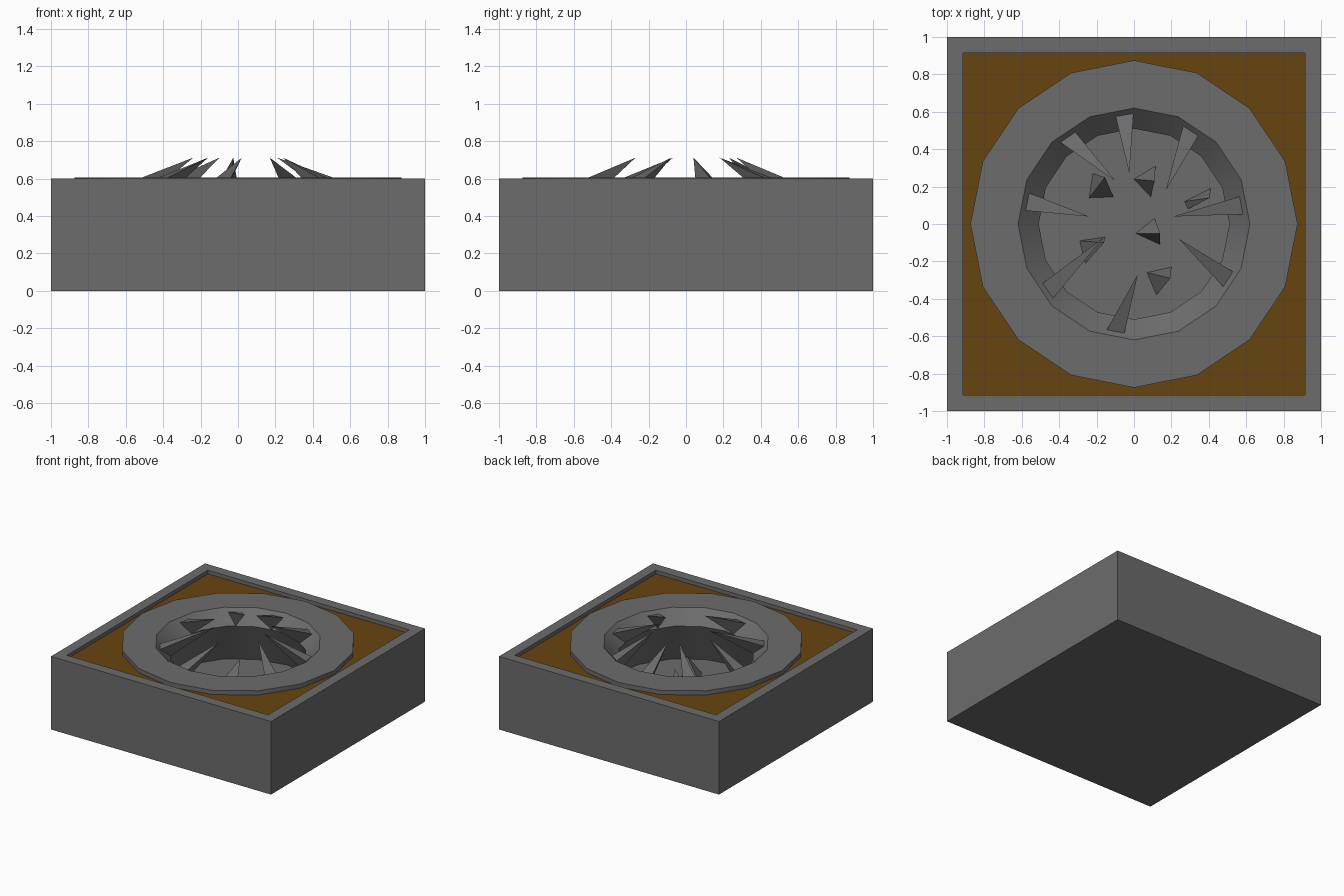
import bpy, bmesh, math
from mathutils import Vector

if "Cube" in bpy.data.objects:
    bpy.data.objects.remove(bpy.data.objects["Cube"])


def material(name, rgb):
    m = bpy.data.materials.new(name)
    m.diffuse_color = (*rgb, 1)
    m.use_nodes = True
    m.node_tree.nodes["Principled BSDF"].inputs["Base Color"].default_value = m.diffuse_color
    return m


STONE = material("grey_stone", (0.15, 0.15, 0.153))
BROWN = material("brown_panel", (0.135, 0.058, 0.005))
N = 16


def square(h, z):
    """16 points along a square outline, matched to the round loops."""
    pts = []
    for i in range(N):
        c, s = math.cos(math.tau * i / N), math.sin(math.tau * i / N)
        k = h / max(abs(c), abs(s))
        pts.append((c * k, s * k, z))
    return pts


def circle(r, z):
    return [(r * math.cos(math.tau * i / N), r * math.sin(math.tau * i / N), z)
            for i in range(N)]


def finish(name, bm, mat):
    me = bpy.data.meshes.new(name)
    bm.to_mesh(me)
    bm.free()
    me.materials.append(mat)
    ob = bpy.data.objects.new(name, me)
    bpy.context.collection.objects.link(ob)
    return ob


def lathe(name, loops, mat, cap_first=False, cap_last=False):
    """Bridge consecutive loops; listed from outside-bottom to inside."""
    bm = bmesh.new()
    rings = [[bm.verts.new(p) for p in loop] for loop in loops]
    for a, b in zip(rings, rings[1:]):
        for i in range(N):
            j = (i + 1) % N
            bm.faces.new((a[i], a[j], b[j], b[i]))
    if cap_first:
        bm.faces.new(rings[0][::-1])
    if cap_last:
        bm.faces.new(rings[-1])
    return finish(name, bm, mat)


def spike(name, base, tip):
    """Three-sided spike from a base triangle to a tip."""
    bm = bmesh.new()
    vs = [bm.verts.new(p) for p in base]
    t = bm.verts.new(tip)
    bm.faces.new(vs)
    for i in range(3):
        bm.faces.new((vs[i], t, vs[(i + 1) % 3]))
    bmesh.ops.recalc_face_normals(bm, faces=bm.faces)
    return finish(name, bm, STONE)


# square block with raised rim
lathe("block_frame", [square(1, 0), square(1, 0.6), square(0.915, 0.6),
                      square(0.915, 0.57)], STONE, cap_first=True)
# recessed brown corners
lathe("brown_panel", [square(0.915, 0.57), circle(0.87, 0.57)], BROWN)
# round collar, funnel, undercut pit wall and floor
pit = lathe("pit_collar", [circle(0.875, 0.57), circle(0.875, 0.605),
                           circle(0.62, 0.605), circle(0.51, 0.5),
                           circle(0.64, 0.17)], STONE, cap_last=True)
bpy.context.view_layer.objects.active = pit
pit.select_set(True)
bpy.ops.object.shade_smooth_by_angle(angle=math.radians(30))

# large spikes leaning in from the funnel: base centre xy, tip xy
LARGE = [((-0.36, 0.47), (-0.10, 0.23)), ((-0.05, 0.57), (-0.025, 0.27)),
         ((0.29, 0.48), (0.17, 0.18)), ((0.575, 0.1), (0.21, 0.04)),
         ((0.49, -0.29), (0.24, -0.08)), ((-0.10, -0.57), (0.02, -0.27)),
         ((-0.45, -0.35), (-0.16, -0.07)), ((-0.575, 0.12), (-0.24, 0.04))]
for k, (b, t) in enumerate(LARGE):
    c = Vector(b)
    out = c.normalized()
    side = Vector((-out.y, out.x)) * 0.05
    low = out * 0.515
    base = [(*(out * 0.595 + side), 0.575), (*(out * 0.595 - side), 0.575),
            (*low, 0.49)]
    spike(f"rim_spike_{k + 1}", base, (*t, 0.712))

# small shards standing on the pit floor: three base corners, tip
SMALL = [((-0.24, 0.14), (-0.22, 0.27), (-0.11, 0.145), (-0.155, 0.25)),
         ((0.0, 0.24), (0.115, 0.31), (0.09, 0.145), (0.11, 0.23)),
         ((-0.29, -0.09), (-0.155, -0.07), (-0.26, -0.21), (-0.16, -0.1)),
         ((0.01, -0.05), (0.11, 0.03), (0.14, -0.11), (0.14, -0.05)),
         ((0.07, -0.26), (0.2, -0.23), (0.12, -0.38), (0.195, -0.29)),
         ((0.27, 0.12), (0.41, 0.19), (0.29, 0.08), (0.405, 0.14))]
for k, (a, b, c, t) in enumerate(SMALL):
    spike(f"floor_shard_{k + 1}", [(*p, 0.17) for p in (a, b, c)], (*t, 0.33))
